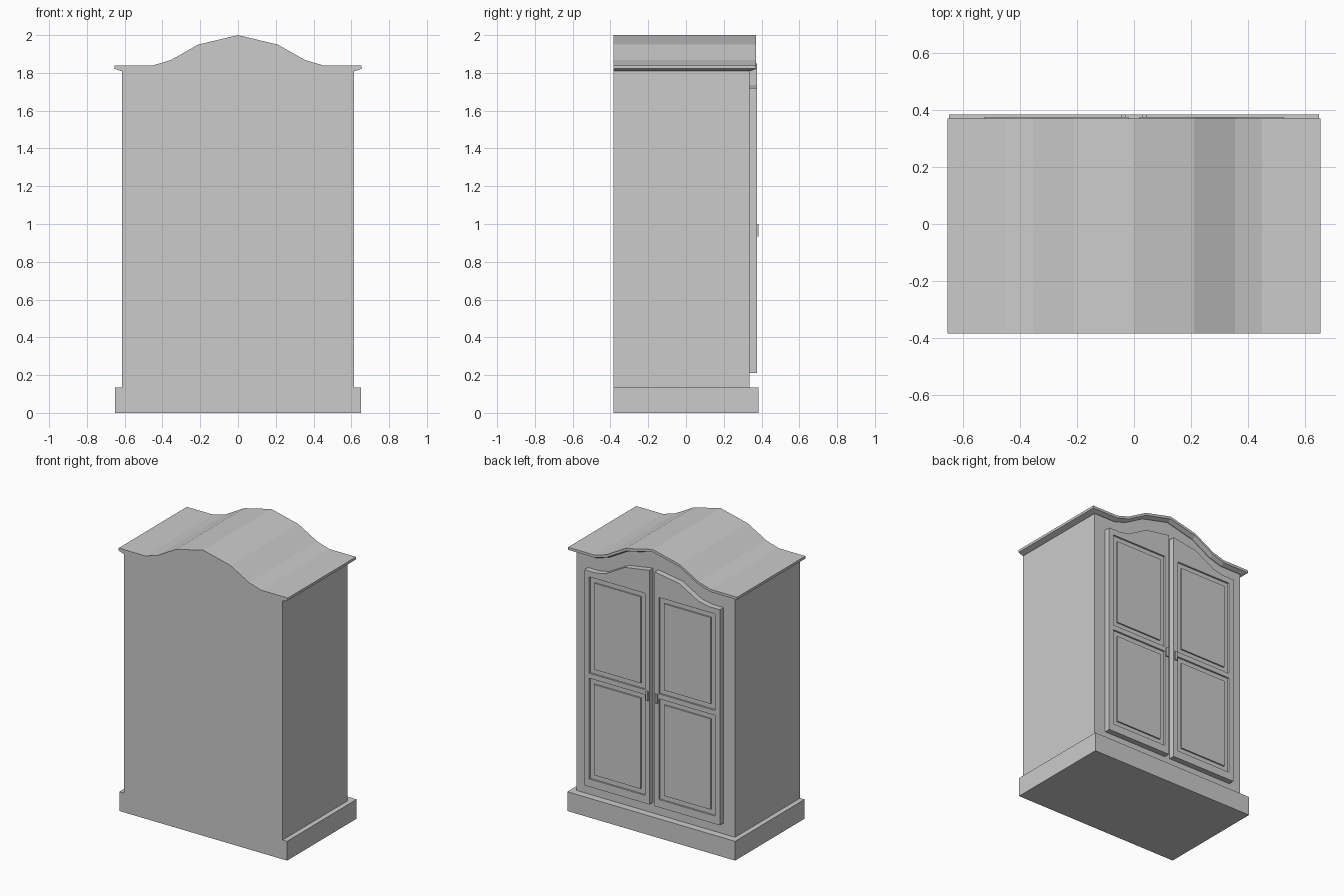
import bpy, bmesh

cube = bpy.data.objects.get("Cube")
if cube:
    bpy.data.objects.remove(cube)

paint = bpy.data.materials.new("light grey")
paint.use_nodes = True
GREY = (0.6, 0.6, 0.6, 1)
paint.diffuse_color = GREY
paint.node_tree.nodes["Principled BSDF"].inputs["Base Color"].default_value = GREY

BACK = -0.385
BODY_FRONT = 0.335
DOOR_FRONT = 0.376


def finish(name, bm):
    bmesh.ops.recalc_face_normals(bm, faces=bm.faces)
    mesh = bpy.data.meshes.new(name)
    bm.to_mesh(mesh)
    bm.free()
    mesh.materials.append(paint)
    obj = bpy.data.objects.new(name, mesh)
    bpy.context.collection.objects.link(obj)
    return obj


def prism(name, outline, y0, y1):
    """Extrude an x-z outline from y0 to y1."""
    bm = bmesh.new()
    face = bm.faces.new([bm.verts.new((x, y0, z)) for x, z in outline])
    out = bmesh.ops.extrude_face_region(bm, geom=[face])
    verts = [v for v in out["geom"] if isinstance(v, bmesh.types.BMVert)]
    bmesh.ops.translate(bm, verts=verts, vec=(0, y1 - y0, 0))
    return finish(name, bm)


def box(name, x0, x1, y0, y1, z0, z1):
    return prism(name, [(x0, z0), (x1, z0), (x1, z1), (x0, z1)], y0, y1)


def mirrored(half):
    """Full arch from its right half, listed centre outwards."""
    return [(-x, z) for x, z in reversed(half[1:])] + half


# Plinth and arched carcass
box("plinth", -0.65, 0.65, BACK, 0.385, 0, 0.135)
arch = [(0, 2.0), (0.21, 1.95), (0.355, 1.868), (0.45, 1.84)]
carcass_top = mirrored(arch + [(0.615, 1.84)])
carcass = [(x, z - 0.028) for x, z in carcass_top]
prism("carcass", carcass + [(0.615, 0.13), (-0.615, 0.13)], BACK, BODY_FRONT)

# Curved roof with an undercut moulding along front and sides
bm = bmesh.new()
rings = []
for x, z in mirrored(arch + [(0.655, 1.84)]):
    inner = max(-0.62, min(0.62, x))
    section = [(x, BACK, z), (x, 0.37, z), (x, 0.37, z - 0.018),
               (inner, 0.345, z - 0.03), (inner, BACK, z - 0.03),
               (x, BACK, z - 0.018)]
    rings.append([bm.verts.new(p) for p in section])
for a, b in zip(rings, rings[1:]):
    for i in range(len(a)):
        j = (i + 1) % len(a)
        bm.faces.new((a[i], a[j], b[j], b[i]))
for end in (rings[0], rings[-1]):
    bm.faces.new(end[:3] + end[5:])
    bm.faces.new(end[2:])
finish("roof", bm)

# Pair of arched doors, each with two sunk panels and a raised field
door_half = [(0.02, 0.21), (0.525, 0.21), (0.525, 1.72), (0.44, 1.72),
             (0.36, 1.735), (0.21, 1.82), (0.02, 1.85)]
panels = {"lower": (0.265, 0.97), "upper": (1.005, 1.68)}
for side, s in (("left", 1), ("right", -1)):
    door = prism(side + "_door", [(s * x, z) for x, z in door_half],
                 BODY_FRONT, DOOR_FRONT)
    for level, (z0, z1) in panels.items():
        cutter = box("panel_cutter", s * 0.055, s * 0.487,
                     DOOR_FRONT - 0.012, DOOR_FRONT + 0.05, z0, z1)
        cutter.hide_render = True
        cut = door.modifiers.new("panel", "BOOLEAN")
        cut.operation = "DIFFERENCE"
        cut.solver = "EXACT"
        cut.object = cutter
        bpy.context.view_layer.objects.active = door
        bpy.ops.object.modifier_apply(modifier=cut.name)
        bpy.data.objects.remove(cutter)
        box(f"{side}_{level}_field", s * 0.09, s * 0.452,
            DOOR_FRONT - 0.013, DOOR_FRONT - 0.002, z0 + 0.035, z1 - 0.035)
    box(side + "_handle", s * 0.028, s * 0.046,
        DOOR_FRONT - 0.002, 0.385, 0.935, 1.0)
